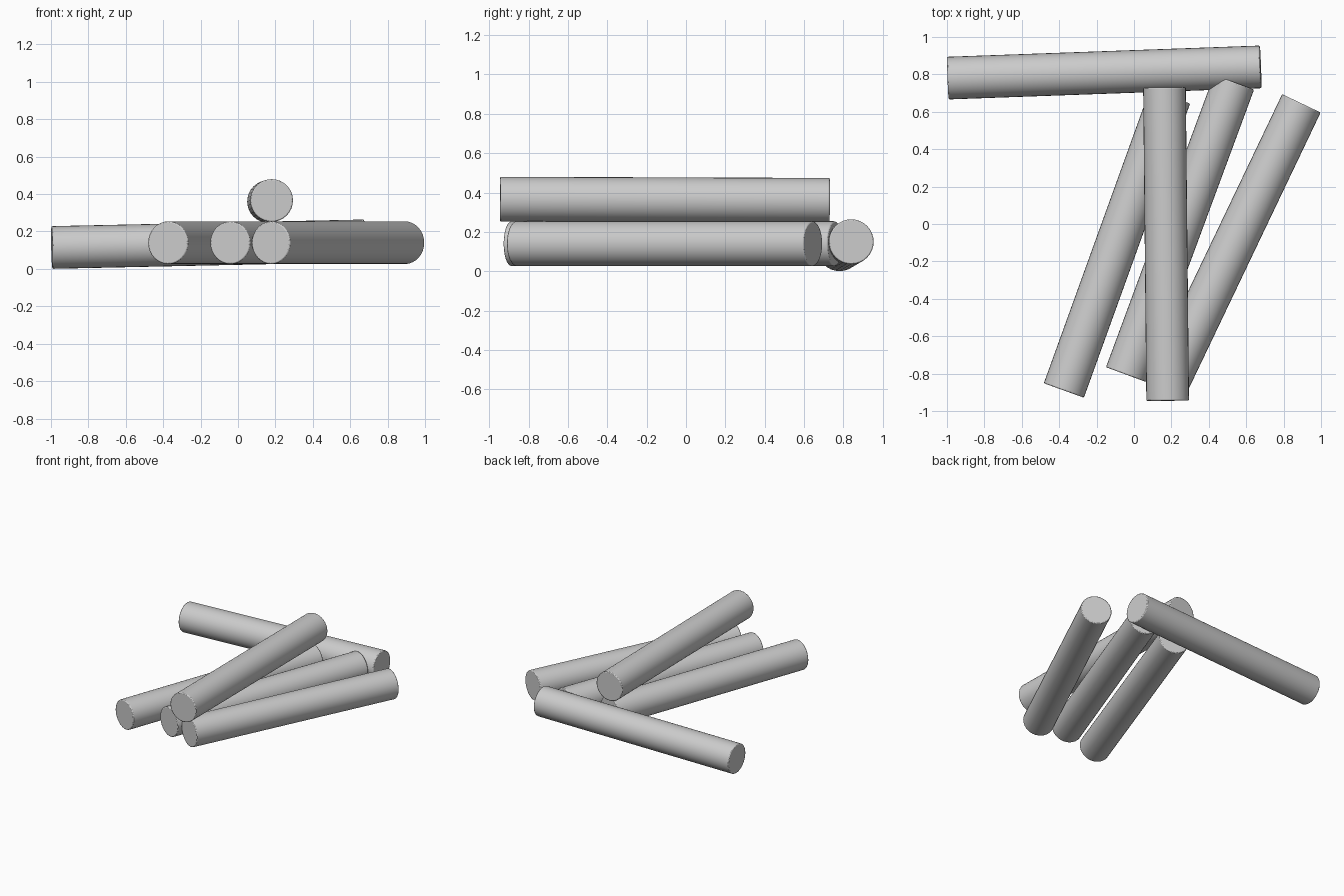
import bpy
from mathutils import Vector

if "Cube" in bpy.data.objects:
    bpy.data.objects.remove(bpy.data.objects["Cube"])

RADIUS = 0.114


def log(name, start, end):
    """Round log between two end centres, with slightly softened rims."""
    a, b = Vector(start), Vector(end)
    axis = b - a
    bpy.ops.mesh.primitive_cylinder_add(vertices=32, radius=RADIUS,
                                        depth=axis.length, location=(a + b) / 2)
    ob = bpy.context.object
    ob.name = name
    ob.rotation_euler = axis.to_track_quat('Z', 'Y').to_euler()
    bevel = ob.modifiers.new("soft_rim", 'BEVEL')
    bevel.width = 0.006
    bevel.segments = 2
    bevel.limit_method = 'ANGLE'
    bpy.ops.object.shade_smooth_by_angle()
    return ob


# Three logs lying side by side, fanned out
log("left_log", (-0.375, -0.89, 0.14), (0.193, 0.683, 0.14))
log("middle_log", (-0.043, -0.805, 0.14), (0.535, 0.758, 0.14))
log("right_log", (0.175, -0.863, 0.14), (0.895, 0.645, 0.14))

# Log resting on top of the others
log("top_log", (0.18, -0.945, 0.366), (0.163, 0.73, 0.36))

# Slightly tilted log lying across the back
log("back_log", (-0.995, 0.78, 0.1145), (0.677, 0.84, 0.15))
